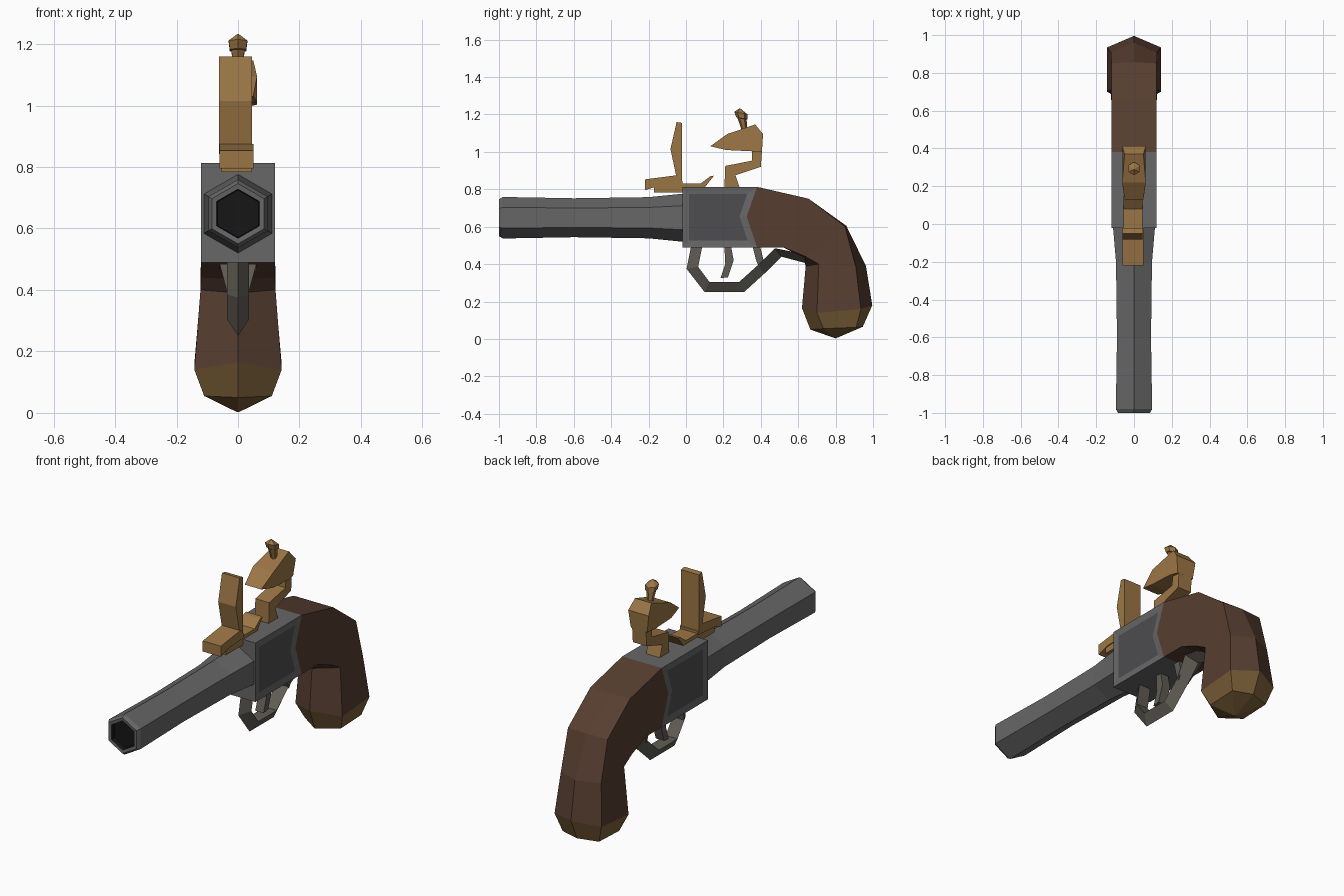
import bpy, bmesh
from math import sin, cos, pi

if "Cube" in bpy.data.objects:
    bpy.data.objects.remove(bpy.data.objects["Cube"])


def material(name, rgb):
    m = bpy.data.materials.new(name)
    m.diffuse_color = (*rgb, 1)
    m.use_nodes = True
    m.node_tree.nodes["Principled BSDF"].inputs["Base Color"].default_value = m.diffuse_color
    return m


STEEL = material("steel", (.135, .135, .135))
PANEL = material("dark_steel", (.075, .075, .08))
BORE = material("bore_black", (.008, .008, .008))
WOOD = material("wood", (.095, .048, .03))
BRASS = material("brass", (.33, .18, .06))
CAP = material("dark_brass", (.2, .115, .04))
IRON = material("iron", (.12, .108, .09))


def finish(name, bm, mats):
    bmesh.ops.remove_doubles(bm, verts=bm.verts, dist=1e-5)
    bmesh.ops.recalc_face_normals(bm, faces=bm.faces)
    me = bpy.data.meshes.new(name)
    bm.to_mesh(me)
    bm.free()
    for m in mats:
        me.materials.append(m)
    ob = bpy.data.objects.new(name, me)
    bpy.context.collection.objects.link(ob)
    return ob


def loft(name, rings, mats, seg_mat=lambda i: 0):
    """Skin closed rings of 3D points, capping both ends."""
    bm = bmesh.new()
    vs = [[bm.verts.new(p) for p in r] for r in rings]
    n = len(vs[0])
    for i, (a, b) in enumerate(zip(vs, vs[1:])):
        for k in range(n):
            j = (k + 1) % n
            bm.faces.new((a[k], a[j], b[j], b[k])).material_index = seg_mat(i)
    bm.faces.new(vs[0]).material_index = seg_mat(0)
    bm.faces.new(vs[-1]).material_index = seg_mat(len(rings) - 2)
    return finish(name, bm, mats)


def prism(name, profile, mats, x0, x1, inset=None):
    """Side profile of (y, z) or (y, z, width scale) points extruded across x."""
    bm = bmesh.new()
    sides = []
    for x in (x0, x1):
        sides.append([bm.verts.new((x * (p[2] if len(p) > 2 else 1), p[0], p[1])) for p in profile])
    caps = [bm.faces.new(s) for s in sides]
    n = len(profile)
    for k in range(n):
        j = (k + 1) % n
        bm.faces.new((sides[0][k], sides[0][j], sides[1][j], sides[1][k]))
    bmesh.ops.recalc_face_normals(bm, faces=bm.faces)
    if inset:
        bmesh.ops.inset_individual(bm, faces=caps, thickness=inset, depth=-.004, use_even_offset=True)
        for f in caps:
            f.material_index = 1
    return finish(name, bm, mats)


# Hexagonal barrel, running from the bore out over the muzzle to the breech
def barrel_ring(y, r):
    return [(r * sin(k * pi / 3), y, .648 + r * cos(k * pi / 3)) for k in range(6)]


loft("barrel", [barrel_ring(y, r) for y, r in
                [(-.975, .077), (-.998, .08), (-1, .098), (-.98, .111), (-.6, .104),
                 (-.2, .11), (-.02, .128), (.02, .128)]],
     [STEEL, BORE], lambda i: 1 if i == 0 else 0)

# Lock housing with V-notched rear and recessed side panels
prism("lock_housing", [(-.02, .49), (.38, .49), (.325, .655), (.38, .813), (-.02, .813)],
      [STEEL, PANEL], -.12, .12, inset=.037)


# Curved grip: each ring = back ridge, back corner, side middle, front corner, front ridge
def grip_ring(w, back, back_corner, front_corner, front, mid=None):
    mid = mid or [(a + b) / 2 for a, b in zip(back_corner, front_corner)]
    right = [(w, *back_corner), (w, *mid), (w, *front_corner)]
    return [(0, *back)] + right + [(0, *front)] + [(-x, y, z) for x, y, z in reversed(right)]


tip = (.80, .003)
loft("grip", [
    grip_ring(.12, (.38, .813), (.38, .813), (.38, .49), (.38, .49), (.325, .655)),
    grip_ring(.12, (.655, .75), (.655, .75), (.52, .49), (.52, .49)),
    grip_ring(.12, (.857, .605), (.85, .602), (.64, .44), (.625, .435)),
    grip_ring(.122, (.962, .39), (.908, .385), (.71, .40), (.64, .39)),
    grip_ring(.142, (.996, .18), (.935, .16), (.70, .14), (.62, .165)),
], [WOOD])
loft("butt_cap", [
    grip_ring(.142, (.996, .18), (.935, .16), (.70, .14), (.62, .165)),
    grip_ring(.11, (.945, .065), (.91, .062), (.735, .055), (.665, .05)),
    grip_ring(.004, tip, tip, tip, tip),
], [CAP])

# Trigger guard: strap with flat inside and ridged outside
guard = [(.03, .51, .09, .51, .036), (.003, .375, .065, .385, .036), (.10, .25, .125, .305, .036),
         (.31, .25, .285, .305, .036), (.42, .35, .385, .395, .036), (.51, .44, .475, .485, .06),
         (.66, .40, .65, .45, .06)]
loft("trigger_guard", [[(-w, yi, zi), (w, yi, zi), (0, yo, zo)] for yo, zo, yi, zi, w in guard], [IRON])
prism("guard_spur", [(.355, .50), (.395, .50), (.415, .42), (.39, .385), (.375, .42)], [IRON], -.035, .035)

# Trigger
prism("trigger", [(.205, .50), (.24, .50), (.255, .42), (.225, .33), (.185, .325), (.21, .40)],
      [IRON], -.025, .025)

# Flash pan and frizzen on top of the lock
prism("flash_pan", [(-.17, .783), (.0, .783), (.0, .81), (.10, .81), (.15, .873), (.13, .87),
                    (.08, .832), (-.17, .832)], [BRASS], -.055, .045)
prism("frizzen_foot", [(-.22, .795), (-.16, .815), (-.02, .825), (-.02, .845), (-.05, .875), (-.22, .853)],
      [BRASS], -.06, .05)
prism("frizzen_plate", [(-.05, .86), (-.022, .843), (-.022, 1.155), (-.05, 1.16), (-.083, 1.015)],
      [BRASS], -.062, .045)

# Hammer: curved neck and jawed head
prism("hammer_neck", [(.205, .80), (.29, .80), (.265, .875), (.40, .92), (.408, 1.03), (.355, 1.02),
                      (.352, .953), (.21, .925)], [BRASS], -.042, .042)
prism("hammer_head", [(.13, 1.03, .8), (.215, 1.01), (.36, 1.003), (.406, 1.0, .8), (.412, 1.095),
                      (.37, 1.147, .8), (.22, 1.095)], [BRASS], -.062, .062)

# Hammer screw: faceted knob on a tilted stem
screw = [(1.10, .017), (1.13, .017), (1.178, .025), (1.18, .031), (1.208, .035), (1.232, .003)]
loft("hammer_screw", [[(r * sin(k * pi / 3), .315 - (z - 1.1) * .2 + r * cos(k * pi / 3),
                        z - r * .2 * cos(k * pi / 3)) for k in range(6)] for z, r in screw], [BRASS])
